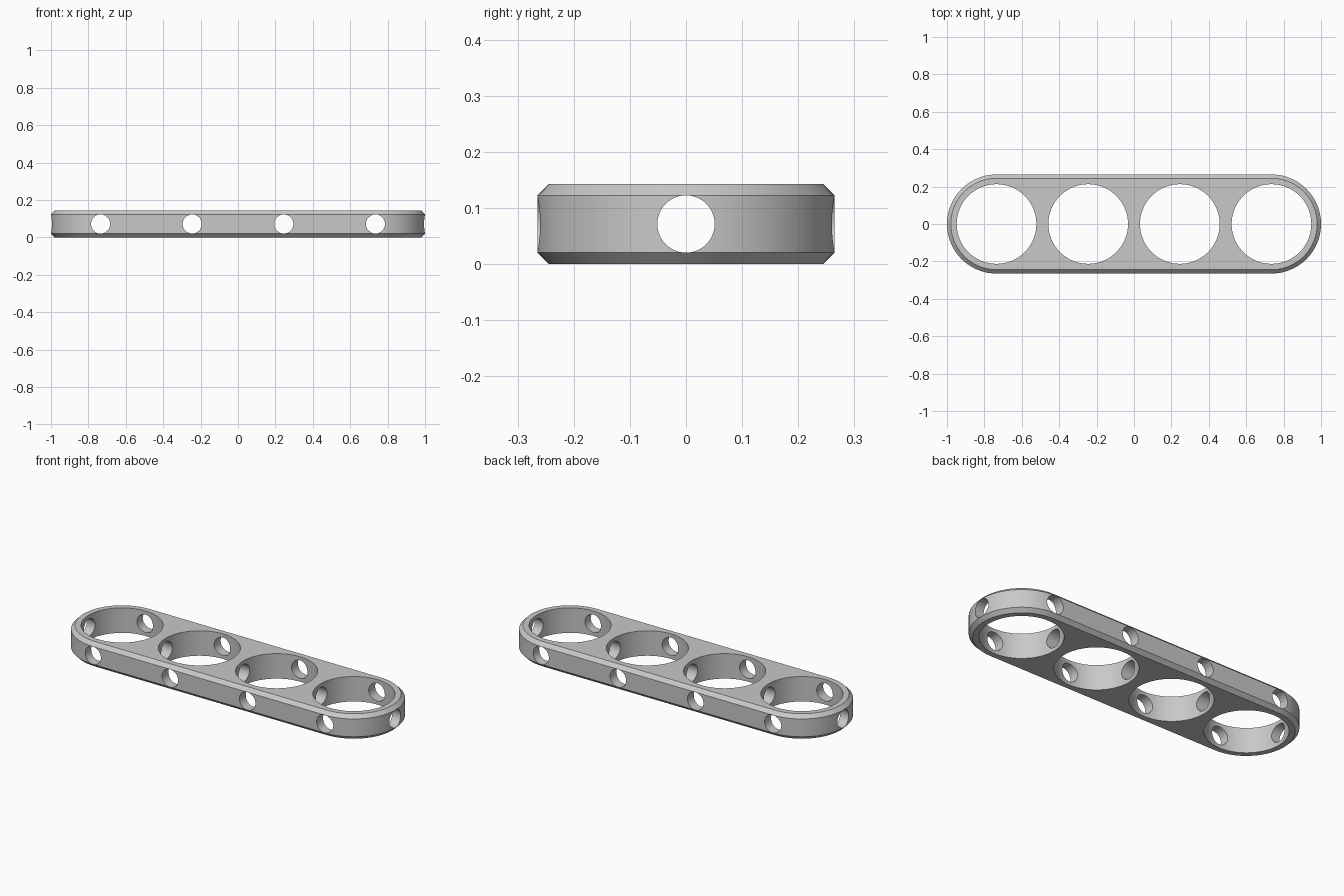
import bpy, bmesh, math

cube = bpy.data.objects.get("Cube")
if cube:
    bpy.data.objects.remove(cube, do_unlink=True)

PITCH = 0.49        # spacing of the large holes
HALF_W = 0.265      # outer radius of the rounded ends
HEIGHT = 0.143
CHAMFER = 0.0205
BORE_R = 0.213
SIDE_R = 0.051
SEGMENTS = 40       # per rounded end
MID_Z = HEIGHT / 2
CENTRES = [(i - 1.5) * PITCH for i in range(4)]

grey = bpy.data.materials.new("plain grey")
grey.use_nodes = True
colour = (0.58, 0.58, 0.58, 1)
grey.diffuse_color = colour
grey.node_tree.nodes["Principled BSDF"].inputs["Base Color"].default_value = colour


def outline(bm, radius, z):
    """Ring of vertices around a rounded-end bar."""
    ring = []
    for side in (1, -1):
        for i in range(SEGMENTS + 1):
            a = math.pi * (i / SEGMENTS - 0.5)
            ring.append(bm.verts.new((side * (CENTRES[3] + radius * math.cos(a)),
                                      side * radius * math.sin(a), z)))
    return ring


def cutter(location, rotation, radius, depth):
    bpy.ops.mesh.primitive_cylinder_add(vertices=64, radius=radius, depth=depth,
                                        location=location, rotation=rotation)
    obj = bpy.context.object
    obj.name = "hole_cutter"
    obj.hide_render = True
    return obj


# Chamfered bar body
bm = bmesh.new()
inner = HALF_W - CHAMFER
rings = [outline(bm, r, z) for r, z in ((inner, 0), (HALF_W, CHAMFER),
                                        (HALF_W, HEIGHT - CHAMFER), (inner, HEIGHT))]
for low, high in zip(rings, rings[1:]):
    for i in range(len(low)):
        j = (i + 1) % len(low)
        bm.faces.new((low[i], low[j], high[j], high[i]))
bm.faces.new(rings[0][::-1])
bm.faces.new(rings[-1])
bmesh.ops.recalc_face_normals(bm, faces=bm.faces)
mesh = bpy.data.meshes.new("perforated_bar")
bm.to_mesh(mesh)
bm.free()
bar = bpy.data.objects.new("perforated_bar", mesh)
bpy.context.collection.objects.link(bar)
mesh.materials.append(grey)

# Large upright bores, cross holes through the sides, one hole along the length
quarter = math.pi / 2
cutters = [cutter((x, 0, MID_Z), (0, 0, 0), BORE_R, 1) for x in CENTRES]
cutters += [cutter((x, 0, MID_Z), (quarter, 0, 0), SIDE_R, 1) for x in CENTRES]
cutters.append(cutter((0, 0, MID_Z), (0, quarter, 0), SIDE_R, 3))

bpy.ops.object.select_all(action='DESELECT')
bar.select_set(True)
bpy.context.view_layer.objects.active = bar
for tool in cutters:
    mod = bar.modifiers.new("hole", 'BOOLEAN')
    mod.operation = 'DIFFERENCE'
    mod.solver = 'EXACT'
    mod.object = tool
    bpy.ops.object.modifier_apply(modifier=mod.name)
    bpy.data.objects.remove(tool, do_unlink=True)

bpy.ops.object.shade_smooth_by_angle(angle=math.radians(30))
